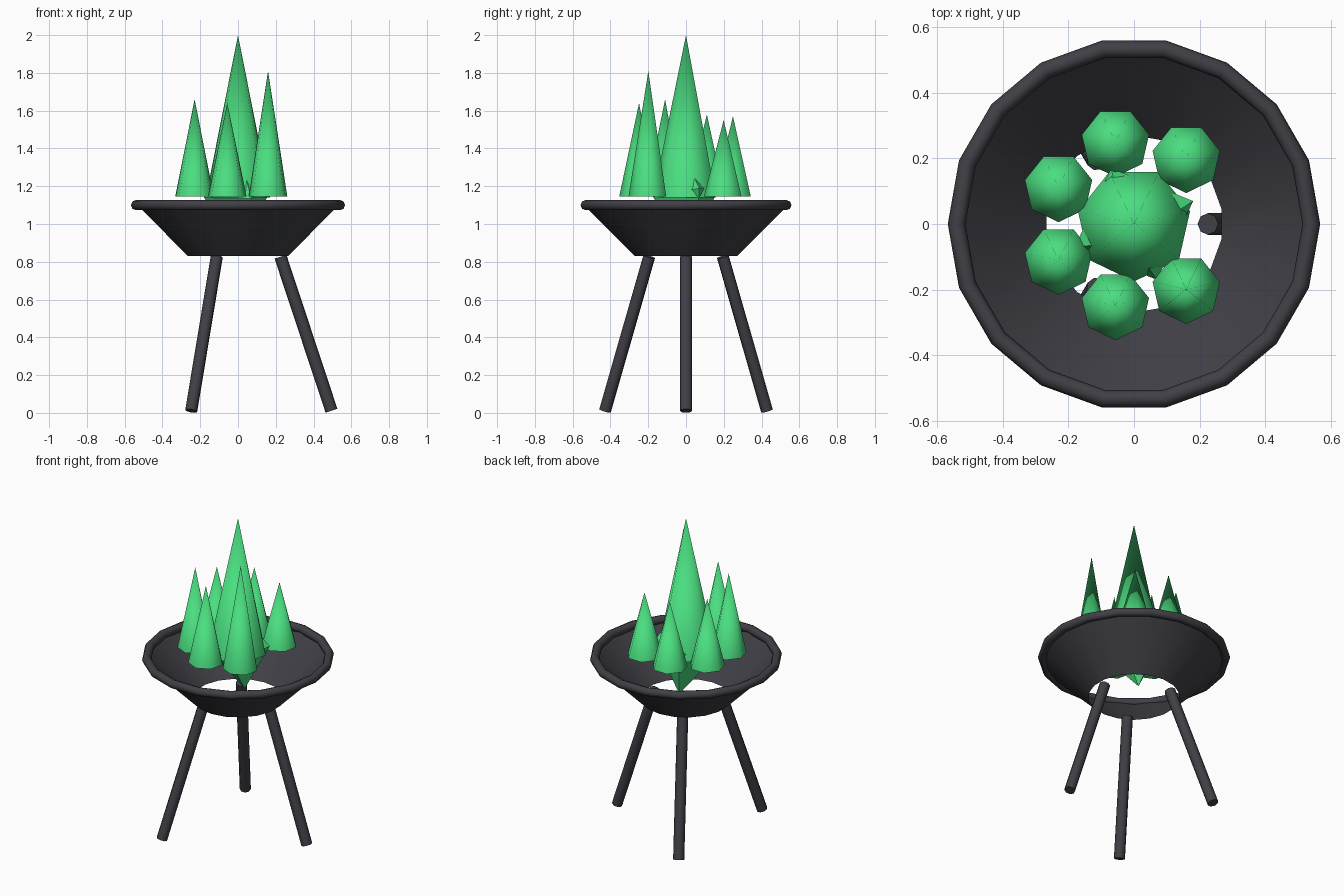
import bpy, bmesh, math
from mathutils import Vector, Matrix

old = bpy.data.objects.get("Cube")
if old:
    bpy.data.objects.remove(old, do_unlink=True)


def material(name, color):
    m = bpy.data.materials.new(name)
    m.use_nodes = True
    m.diffuse_color = color
    m.node_tree.nodes["Principled BSDF"].inputs["Base Color"].default_value = color
    return m


iron = material("dark iron", (0.05, 0.05, 0.061, 1))
green = material("flame green", (0.069, 0.73, 0.216, 1))


def finish(bm, name, mat, angle=None):
    bmesh.ops.recalc_face_normals(bm, faces=bm.faces)
    mesh = bpy.data.meshes.new(name)
    bm.to_mesh(mesh)
    bm.free()
    mesh.materials.append(mat)
    ob = bpy.data.objects.new(name, mesh)
    bpy.context.collection.objects.link(ob)
    if angle:
        bpy.ops.object.select_all(action='DESELECT')
        ob.select_set(True)
        bpy.context.view_layer.objects.active = ob
        bpy.ops.object.shade_smooth_by_angle(angle=math.radians(angle))
    return ob


def lathe(bm, profile, sides, start=0.0, closed=False):
    """Turn a list of (radius, height) points about the z axis."""
    rings = []
    for r, z in profile:
        rings.append([bm.verts.new((r * math.cos(a), r * math.sin(a), z))
                      for a in (start + math.tau * i / sides for i in range(sides))])
    pairs = list(zip(rings, rings[1:])) + ([(rings[-1], rings[0])] if closed else [])
    for low, high in pairs:
        for i in range(sides):
            j = (i + 1) % sides
            bm.faces.new((low[i], low[j], high[j], high[i]))


def flame(name, x, y, base, tip, radius):
    """Seven-sided cone with one corner toward the front."""
    bm = bmesh.new()
    ring = [bm.verts.new((x + radius * math.cos(a), y + radius * math.sin(a), base))
            for a in (-math.pi / 2 + math.tau * i / 7 for i in range(7))]
    bm.faces.new(ring)
    for i in range(7):
        bm.faces.new((ring[i], ring[(i + 1) % 7], bm.verts.new((x, y, tip))))
    bmesh.ops.remove_doubles(bm, verts=bm.verts, dist=1e-5)
    finish(bm, name, green, 60)


# Open, flaring bowl
bm = bmesh.new()
lathe(bm, [(0.27, 0.83), (0.54, 1.10)], 18, math.radians(10))
finish(bm, "bowl", iron, 40)

# Rolled rim
bm = bmesh.new()
tube = [math.tau * i / 8 for i in range(8)]
lathe(bm, [(0.54 + 0.027 * math.cos(a), 1.10 + 0.027 * math.sin(a)) for a in tube],
      18, closed=True)
finish(bm, "rim", iron, 50)

# Three splayed legs
for k in range(3):
    turn = Matrix.Rotation(math.tau * k / 3, 3, 'Z')
    foot, head = turn @ Vector((0.495, 0, 0.011)), turn @ Vector((0.225, 0, 0.827))
    axis = head - foot
    bm = bmesh.new()
    bmesh.ops.create_cone(bm, cap_ends=True, segments=8, radius1=0.033, radius2=0.033,
                          depth=axis.length)
    place = Matrix.Translation((foot + head) / 2) @ axis.to_track_quat('Z', 'Y').to_matrix().to_4x4()
    bmesh.ops.transform(bm, matrix=place, verts=bm.verts)
    finish(bm, f"leg_{k + 1}", iron, 50)

# Tall middle flame and its ring of smaller flames
flame("middle_flame", 0, 0, 1.14, 2.0, 0.175)
for k, tip in enumerate([1.55, 1.57, 1.58, 1.66, 1.64, 1.81], start=1):
    a = math.tau * k / 7
    flame(f"small_flame_{k}", 0.255 * math.cos(a), 0.255 * math.sin(a), 1.145, tip, 0.105)

# Tilted crystal ember under the middle flame
bm = bmesh.new()
centre = Vector((0, 0, 1.165))
side, back, low = Vector((0.18, 0.07, 0.025)), Vector((-0.07, 0.17, 0.03)), Vector((0.011, 0.054, -0.29))
for s in (side, back, low):
    bm.verts.new(centre + s)
    bm.verts.new(centre - s)
bmesh.ops.convex_hull(bm, input=bm.verts)
finish(bm, "ember", green)
